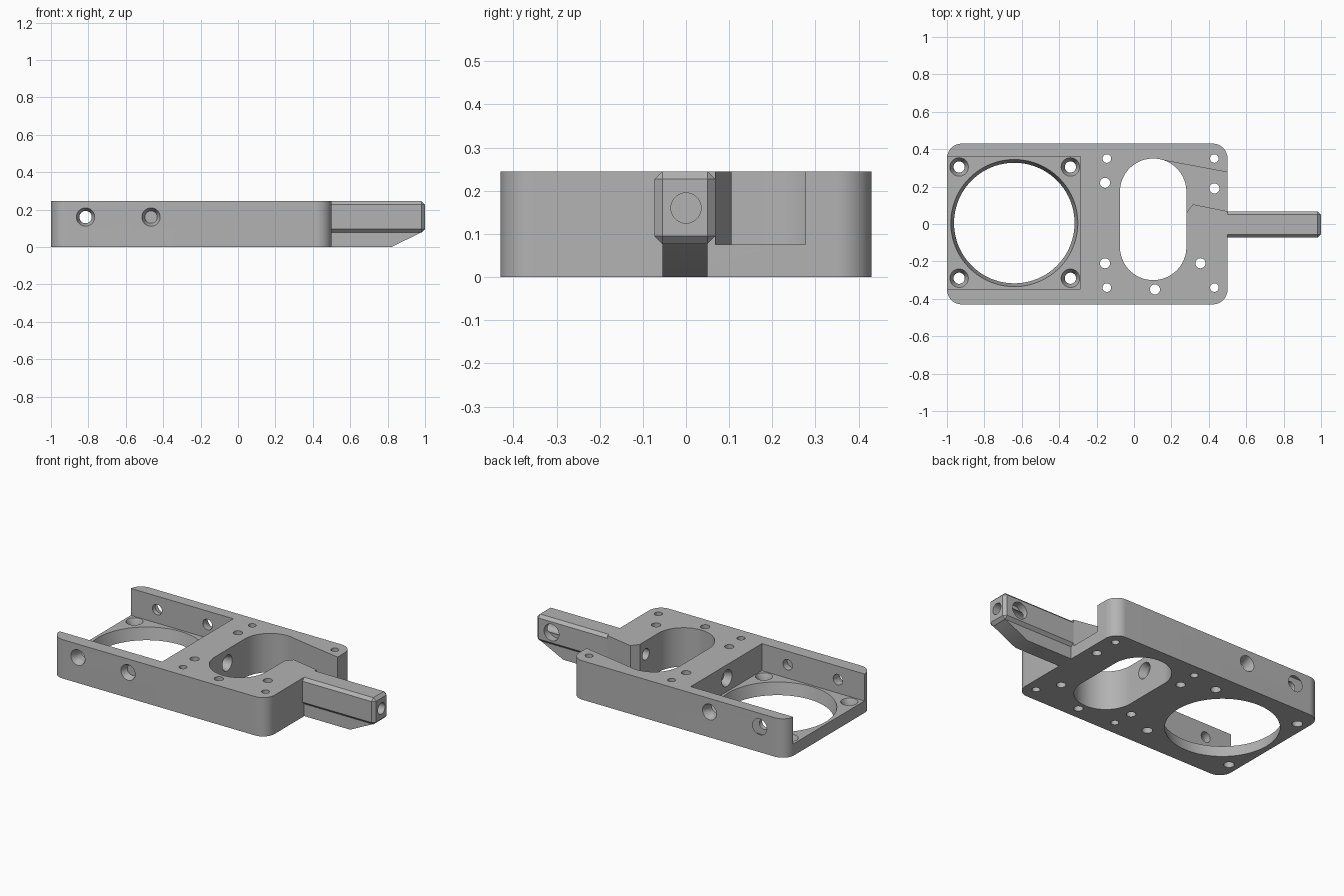
import bpy, bmesh
from math import pi, cos, sin
from mathutils import Matrix, Vector

if "Cube" in bpy.data.objects:
    bpy.data.objects.remove(bpy.data.objects["Cube"], do_unlink=True)

grey = bpy.data.materials.new("machined grey")
grey.use_nodes = True
COLOUR = (0.45, 0.45, 0.45, 1)
grey.diffuse_color = COLOUR
grey.node_tree.nodes["Principled BSDF"].inputs["Base Color"].default_value = COLOUR

TOP, FLOOR, BORE_Z = 0.245, 0.075, 0.16


def make(name, bm):
    bmesh.ops.recalc_face_normals(bm, faces=bm.faces)
    mesh = bpy.data.meshes.new(name)
    bm.to_mesh(mesh)
    bm.free()
    mesh.materials.append(grey)
    ob = bpy.data.objects.new(name, mesh)
    bpy.context.scene.collection.objects.link(ob)
    return ob


def prism(name, points, low, high, axis="z"):
    """Extrude an outline along z (points are x, y) or y (points are x, z)."""
    place = (lambda a, b, h: (a, b, h)) if axis == "z" else (lambda a, b, h: (a, h, b))
    bm = bmesh.new()
    face = bm.faces.new([bm.verts.new(place(a, b, low)) for a, b in points])
    new = bmesh.ops.extrude_face_region(bm, geom=[face])["geom"]
    move = Vector(place(0, 0, high - low))
    bmesh.ops.translate(bm, verts=[v for v in new if isinstance(v, bmesh.types.BMVert)], vec=move)
    return make(name, bm)


def rounded(x0, x1, y0, y1, r, steps=16):
    """Rectangle outline with round corners."""
    corners = [(x1 - r, y1 - r), (x0 + r, y1 - r), (x0 + r, y0 + r), (x1 - r, y0 + r)]
    return [(cx + r * cos((q + i / steps) * pi / 2), cy + r * sin((q + i / steps) * pi / 2))
            for q, (cx, cy) in enumerate(corners) for i in range(steps + 1)]


def cone(start, end, r1, r2, sides=32):
    """Round cutter between two points."""
    a, b = Vector(start), Vector(end)
    bm = bmesh.new()
    turn = (b - a).to_track_quat("Z", "Y").to_matrix().to_4x4()
    bmesh.ops.create_cone(bm, cap_ends=True, segments=sides, radius1=r1, radius2=r2,
                          depth=(b - a).length, matrix=Matrix.Translation((a + b) / 2) @ turn)
    return make("cutter", bm)


def cut(target, cutter):
    mod = target.modifiers.new("cut", "BOOLEAN")
    mod.operation, mod.solver, mod.object = "DIFFERENCE", "EXACT", cutter
    bpy.context.view_layer.update()
    mesh = bpy.data.meshes.new_from_object(target.evaluated_get(bpy.context.evaluated_depsgraph_get()))
    target.modifiers.clear()
    target.data = mesh
    bpy.data.objects.remove(cutter, do_unlink=True)


# Main plate with rounded corners
plate = prism("main_plate", rounded(-1, 0.5, -0.43, 0.43, 0.08), 0, TOP)

# Open pocket with the large tapered opening
pocket = [(-1.2, -0.348), (-0.285, -0.348), (-0.285, 0.36), (-1.2, 0.36)]
cut(plate, prism("cutter", pocket, FLOOR, 0.4))
cut(plate, cone((-0.64, 0.005, -0.001), (-0.64, 0.005, FLOOR + 0.001), 0.322, 0.34, 96))

# Long slot and the recess that opens it to the side
cut(plate, prism("cutter", rounded(-0.075, 0.28, -0.3, 0.35, 0.177, 24), -0.1, 0.4))
recess = [(0.16, 0.34), (0.16, 0.06), (0.28, 0.06), (0.315, 0.105),
          (0.5, 0.068), (0.6, 0.046), (0.6, 0.258)]
cut(plate, prism("cutter", recess, FLOOR, 0.4))

# Countersunk corner screw holes in the pocket floor
for x in (-0.935, -0.34):
    for y in (-0.29, 0.305):
        cut(plate, cone((x, y, -0.1), (x, y, 0.2), 0.03, 0.03))
        cut(plate, cone((x, y, 0.035), (x, y, FLOOR + 0.001), 0.03, 0.05))

# Small holes through the plate
for x, y in [(-0.145, 0.35), (-0.155, 0.22), (-0.155, -0.21), (-0.145, -0.34), (0.43, 0.35),
             (0.43, 0.19), (0.355, -0.21), (0.43, -0.34), (0.112, -0.35)]:
    r = 0.027 if y in (0.19, -0.21, 0.22, -0.35) else 0.023
    cut(plate, cone((x, y, -0.1), (x, y, 0.4), r, r, 24))

# Countersunk holes through both side walls
for x in (-0.815, -0.465):
    cut(plate, cone((x, -0.6, BORE_Z), (x, 0.6, BORE_Z), 0.033, 0.033))
    for side in (-1, 1):
        cut(plate, cone((x, side * 0.432, BORE_Z), (x, side * 0.39, BORE_Z), 0.05, 0.033))

# Long bore with countersinks on both faces of the cross wall
bore = (-0.5, 0, BORE_Z), (1.2, 0, BORE_Z), 0.035, 0.035
cut(plate, cone(*bore))
cut(plate, cone((-0.286, 0, BORE_Z), (-0.24, 0, BORE_Z), 0.052, 0.035))
cut(plate, cone((-0.12, 0, BORE_Z), (-0.074, 0, BORE_Z), 0.035, 0.05))

# Chamfered arm
bm = bmesh.new()
size = Matrix.Diagonal((0.5, 0.141, TOP - 0.077, 1))
bmesh.ops.create_cube(bm, size=1, matrix=Matrix.Translation((0.75, -0.0025, (TOP + 0.077) / 2)) @ size)
edges = [e for e in bm.edges if any(v.co.x > 0.9 for v in e.verts)]
bmesh.ops.bevel(bm, geom=edges, offset=0.018, segments=1, affect="EDGES")
arm = make("arm", bm)
cut(arm, cone(*bore))
cut(arm, cone((0.89, 0.2, BORE_Z), (0.89, 0.02, BORE_Z), 0.052, 0.052))

# Sloped rib under the arm
rib = prism("arm_rib", [(0.5, 0), (0.82, 0), (0.98, 0.078), (0.97, 0.085), (0.5, 0.085)],
            -0.055, 0.05, "y")

# Smooth round walls, sharp corners
bpy.ops.object.select_all(action="DESELECT")
for ob in (plate, arm, rib):
    ob.select_set(True)
bpy.context.view_layer.objects.active = plate
bpy.ops.object.shade_smooth_by_angle(angle=0.5)
